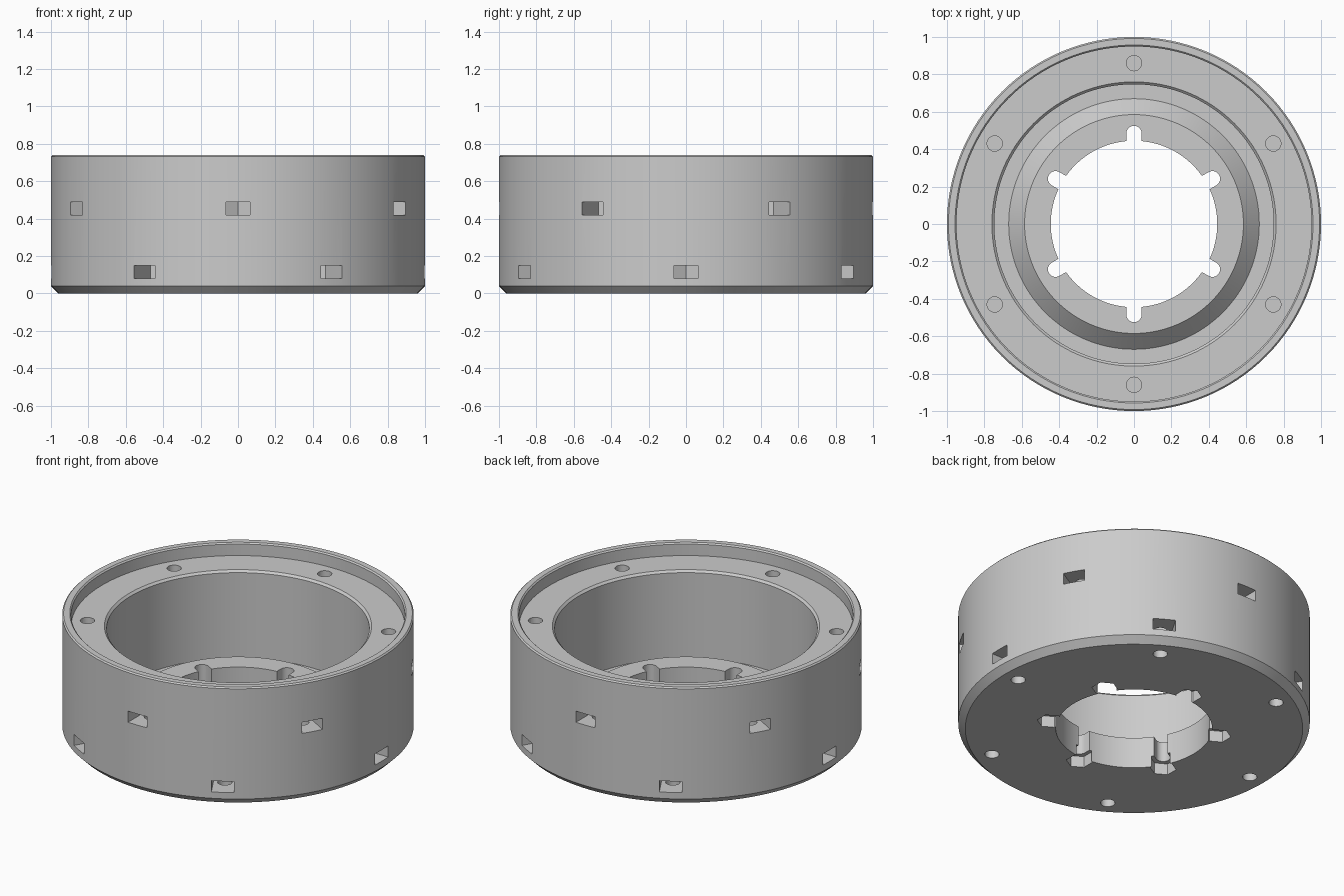
import bpy, bmesh, math
from mathutils import Matrix

cube = bpy.data.objects.get("Cube")
if cube:
    bpy.data.objects.remove(cube, do_unlink=True)

SIXTH = math.tau / 6


def new_object(name, bm):
    bmesh.ops.recalc_face_normals(bm, faces=bm.faces)
    mesh = bpy.data.meshes.new(name)
    bm.to_mesh(mesh)
    bm.free()
    obj = bpy.data.objects.new(name, mesh)
    bpy.context.collection.objects.link(obj)
    return obj


def lathe(name, profile, steps):
    """Spin a closed (radius, height) profile around z."""
    bm = bmesh.new()
    verts = [bm.verts.new((r, 0, z)) for r, z in profile]
    edges = [bm.edges.new((v, verts[i - 1])) for i, v in enumerate(verts)]
    bmesh.ops.spin(bm, geom=verts + edges, cent=(0, 0, 0), axis=(0, 0, 1),
                   angle=math.tau, steps=steps)
    bmesh.ops.remove_doubles(bm, verts=bm.verts, dist=0.0001)
    return new_object(name, bm)


def arc(radius, centre, start, end, count):
    """Points on an arc whose centre lies on the radial axis."""
    return [(centre + radius * math.cos(start + (end - start) * i / count),
             radius * math.sin(start + (end - start) * i / count))
            for i in range(count + 1)]


def cut_six(target, name, outline, low, high, offset):
    """Cut six upright prisms, evenly spaced around the ring."""
    bm = bmesh.new()
    for k in range(6):
        turn = Matrix.Rotation(offset + k * SIXTH, 4, 'Z')
        base = bm.faces.new([bm.verts.new(turn @ Matrix.Translation((x, y, low)).translation)
                             for x, y in outline])
        top = bmesh.ops.extrude_face_region(bm, geom=[base])["geom"]
        bmesh.ops.translate(bm, vec=(0, 0, high - low),
                            verts=[g for g in top if isinstance(g, bmesh.types.BMVert)])
    cutter = new_object(name, bm)
    cutter.hide_render = True
    mod = target.modifiers.new(name, 'BOOLEAN')
    mod.operation = 'DIFFERENCE'
    mod.solver = 'EXACT'
    mod.object = cutter
    bpy.context.view_layer.objects.active = target
    bpy.ops.object.modifier_apply(modifier=name)
    bpy.data.objects.remove(cutter, do_unlink=True)


# Ring body: chamfered outside, stepped rim, deep bowl, raised conical hub
ring = lathe("ring_housing", [
    (0.445, 0), (0.96, 0), (1, 0.04), (1, 0.732), (0.992, 0.74),
    (0.957, 0.74), (0.949, 0.732), (0.949, 0.66), (0.76, 0.66),
    (0.747, 0.647), (0.747, 0.11), (0.67, 0.11), (0.585, 0.195),
    (0.445, 0.195)], 128)

# Screw holes in the ledge and the base
hole = arc(0.041, 0.86, 0, math.tau, 24)[:-1]
cut_six(ring, "ledge_holes", hole, 0.36, 0.7, SIXTH / 2)
cut_six(ring, "base_holes", hole, -0.05, 0.2, 0)

# Side slots for nuts, pointed at the inner end
slot = [(0.785, 0), (0.8225, -0.065), (1.1, -0.065), (1.1, 0.065), (0.8225, 0.065)]
cut_six(ring, "upper_nut_slots", slot, 0.42, 0.49, SIXTH / 2)
cut_six(ring, "lower_nut_slots", slot, 0.08, 0.15, 0)

# Round-ended notches around the central opening, with nut pockets below
notch = [(0.3, -0.041)] + arc(0.041, 0.484, -math.pi / 2, math.pi / 2, 12) + [(0.3, 0.041)]
cut_six(ring, "hub_notches", notch, -0.05, 0.3, SIXTH / 2)
pocket = arc(0.075, 0.484, SIXTH / 2, SIXTH / 2 + math.tau, 6)[:-1]
pocket = [(0.484 + y, x - 0.484) for x, y in pocket]
cut_six(ring, "hub_nut_pockets", pocket, -0.05, 0.07, SIXTH / 2)

# Single grey finish
grey = bpy.data.materials.new("plain_grey")
grey.use_nodes = True
colour = (0.6, 0.6, 0.6, 1)
grey.diffuse_color = colour
grey.node_tree.nodes["Principled BSDF"].inputs["Base Color"].default_value = colour
ring.data.materials.clear()
ring.data.materials.append(grey)

bpy.ops.object.select_all(action='DESELECT')
ring.select_set(True)
bpy.context.view_layer.objects.active = ring
bpy.ops.object.shade_smooth_by_angle(angle=math.radians(25))
